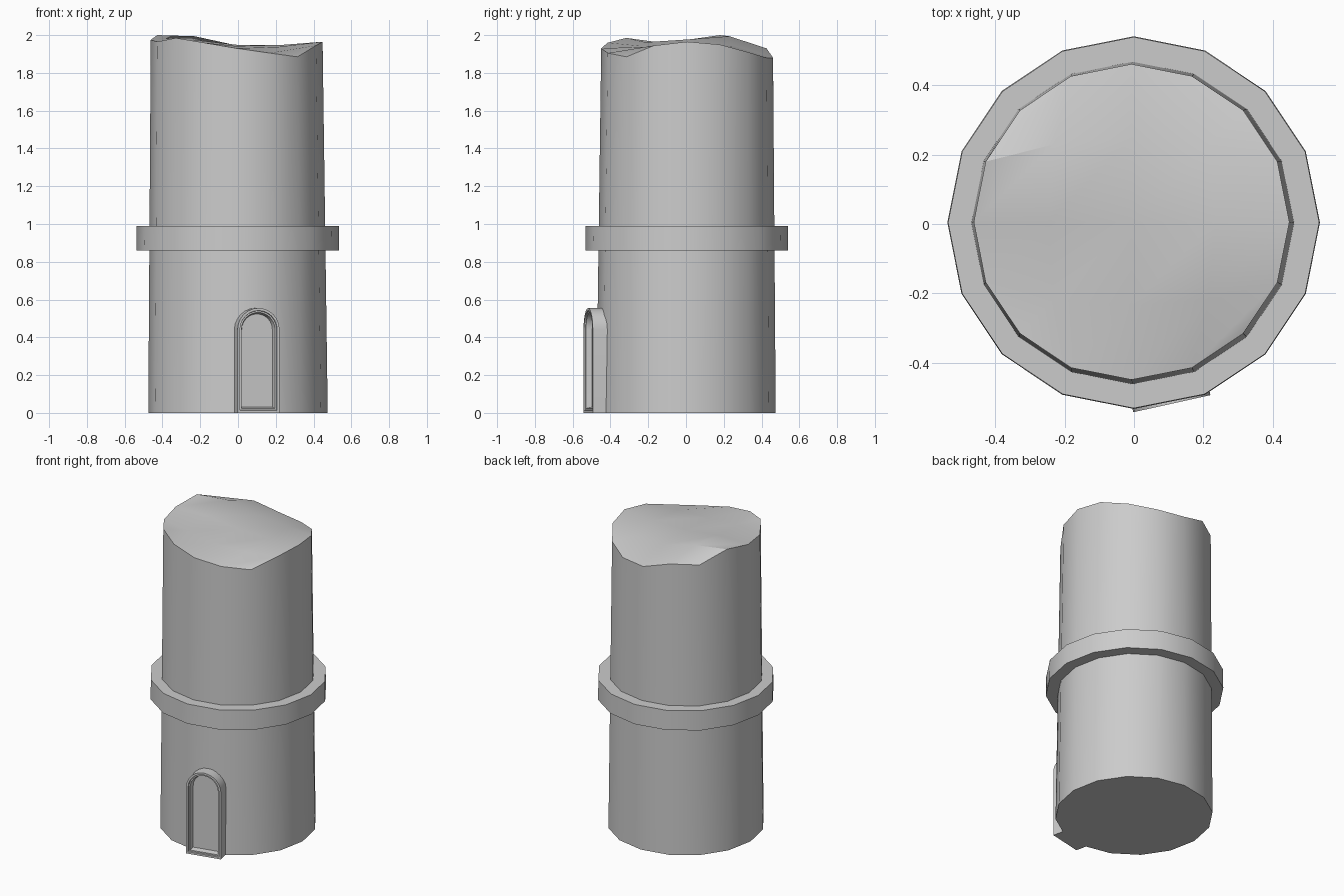
import bpy, bmesh, math
from mathutils import Vector

if "Cube" in bpy.data.objects:
    bpy.data.objects.remove(bpy.data.objects["Cube"])

N = 16


def finish(bm, name):
    bmesh.ops.recalc_face_normals(bm, faces=bm.faces)
    me = bpy.data.meshes.new(name)
    bm.to_mesh(me)
    bm.free()
    ob = bpy.data.objects.new(name, me)
    bpy.context.collection.objects.link(ob)
    bpy.ops.object.select_all(action='DESELECT')
    ob.select_set(True)
    bpy.context.view_layer.objects.active = ob
    bpy.ops.object.shade_smooth_by_angle(angle=math.radians(30))
    return ob


def loop(bm, pts):
    return [bm.verts.new(p) for p in pts]


def bridge(bm, a, b):
    n = len(a)
    for i in range(n):
        j = (i + 1) % n
        bm.faces.new((a[i], a[j], b[j], b[i]))


def circle(r, z, cx=0.0, cy=0.0):
    # starts at the front left corner and runs counter-clockwise
    angles = [math.radians(-135 + 360 / N * i) for i in range(N)]
    return [Vector((cx + r * math.cos(a), cy + r * math.sin(a), z)) for a in angles]


# Tower shaft: tapered, slightly leaning, with a broken uneven top
heights = [1.985, 1.96, 1.93, 1.905, 1.885, 1.945, 1.965, 1.95,
           1.91, 1.88, 1.88, 1.93, 1.925, 2.0, 1.975, 1.965]
bm = bmesh.new()
base = loop(bm, circle(0.475, 0))
rim_pts = circle(0.455, 0, -0.007, 0.006)
for p, h in zip(rim_pts, heights):
    p.z = h
rim = loop(bm, rim_pts)
bridge(bm, base, rim)
bm.faces.new(base[::-1])

# Broken top: 4 x 4 patch blended from the rim
grid = {}
for k in range(4):
    grid[k, 0] = rim[k]
    grid[4, k] = rim[4 + k]
    grid[4 - k, 4] = rim[8 + k]
    grid[0, 4 - k] = rim[12 + k]


def P(i, j):
    return grid[i, j].co


for i in range(1, 4):
    for j in range(1, 4):
        u, v = i / 4, j / 4
        sides = P(0, j).lerp(P(4, j), u) + P(i, 0).lerp(P(i, 4), v)
        corners = P(0, 0).lerp(P(4, 0), u).lerp(P(0, 4).lerp(P(4, 4), u), v)
        grid[i, j] = bm.verts.new(sides - corners)
for i in range(4):
    for j in range(4):
        bm.faces.new((grid[i, j], grid[i + 1, j], grid[i + 1, j + 1], grid[i, j + 1]))
finish(bm, "tower_shaft")

# Stone band around the middle
bm = bmesh.new()
profile = [(0.44, 0.86), (0.537, 0.86), (0.535, 0.99), (0.44, 0.99)]
rings = [loop(bm, circle(r, z, -0.001, 0.004)) for r, z in profile]
for k in range(4):
    bridge(bm, rings[k], rings[(k + 1) % 4])
finish(bm, "tower_band")

# Arched door: nested outlines step from the frame into the panel
turn = math.radians(12.5)
tangent = Vector((math.cos(turn), math.sin(turn), 0))
normal = Vector((math.sin(turn), -math.cos(turn), 0))
centre = Vector((0.109, -0.518, 0))
HALF, SPRING, SEG = 0.114, 0.441, 12


def arch(inset, depth):
    r = HALF - inset
    pts = [(-r, inset), (r, inset)]
    for k in range(SEG + 1):
        a = math.pi * k / SEG
        pts.append((r * math.cos(a), SPRING + r * math.sin(a)))
    return [centre + tangent * x + normal * depth + Vector((0, 0, z)) for x, z in pts]


bm = bmesh.new()
steps = [(0, -0.08), (0, 0), (0.013, 0), (0.015, -0.008), (0.023, -0.008), (0.031, -0.038)]
arches = [loop(bm, arch(*s)) for s in steps]
for a, b in zip(arches, arches[1:]):
    bridge(bm, a, b)
bm.faces.new(arches[0])
bm.faces.new(arches[-1])
finish(bm, "arched_door")
